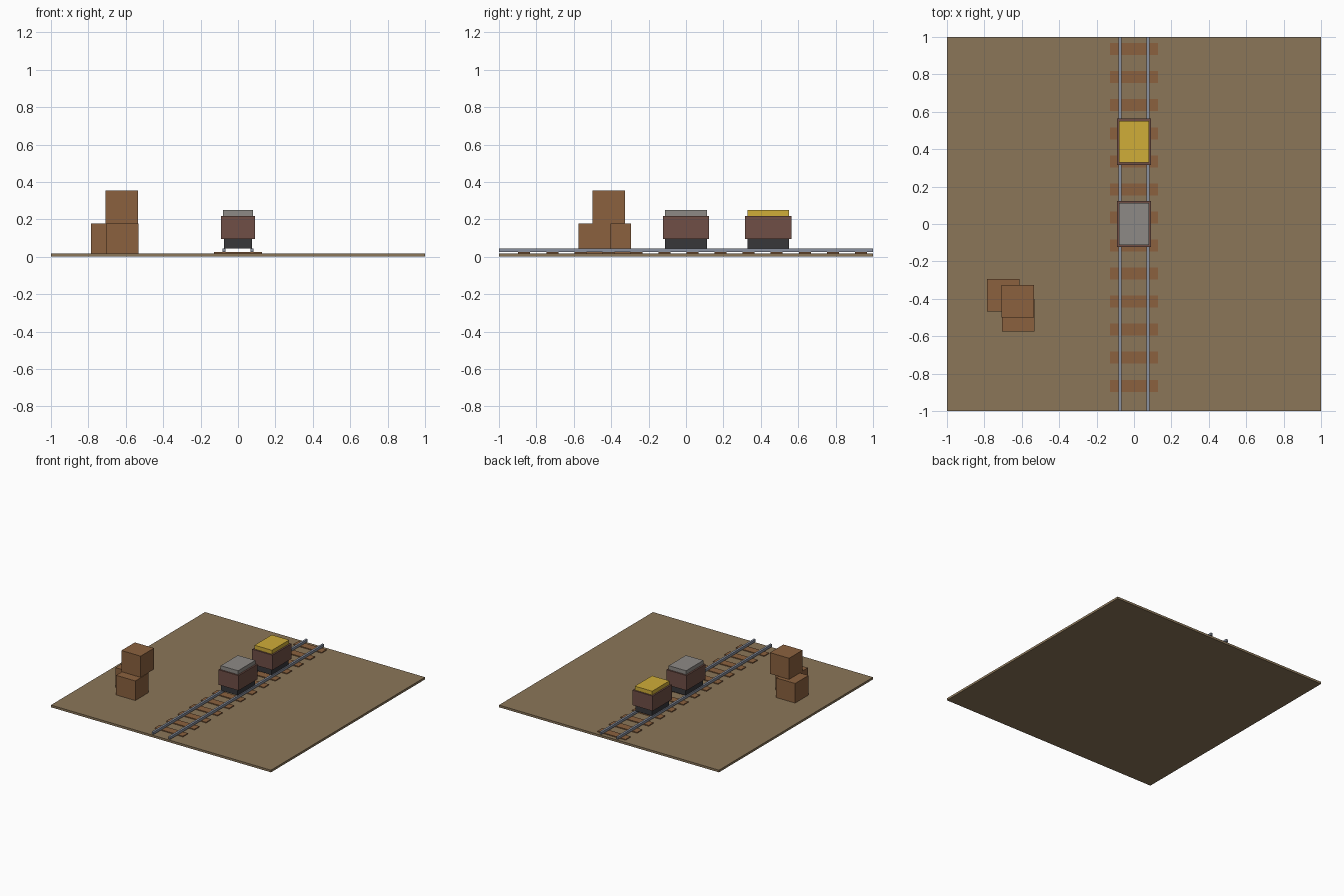
import bpy

if "Cube" in bpy.data.objects:
    bpy.data.objects.remove(bpy.data.objects["Cube"], do_unlink=True)


def material(name, hex_code):
    rgb = [int(hex_code[i:i + 2], 16) / 255 for i in (0, 2, 4)]
    lin = [c / 12.92 if c <= 0.04045 else ((c + 0.055) / 1.055) ** 2.4 for c in rgb]
    mat = bpy.data.materials.new(name)
    mat.use_nodes = True
    mat.diffuse_color = (*lin, 1)
    mat.node_tree.nodes["Principled BSDF"].inputs["Base Color"].default_value = (*lin, 1)
    return mat


earth = material("earth", "8B7659")
wood = material("wood", "8B613E")
steel = material("steel", "8A91A0")
rust = material("rusty_brown", "704F46")
charcoal = material("charcoal", "37373A")
stone = material("grey_stone", "8D8A86")
gold = material("gold", "D0AD38")


def box(name, mat, x, y, z):
    """Box spanning the (low, high) range given for each axis."""
    spans = (x, y, z)
    bpy.ops.mesh.primitive_cube_add(size=1, location=[(a + b) / 2 for a, b in spans])
    obj = bpy.context.object
    obj.name = name
    obj.scale = [b - a for a, b in spans]
    bpy.ops.object.transform_apply(location=False, rotation=False, scale=True)
    obj.data.materials.append(mat)
    return obj


def around(centre, half):
    return (centre - half, centre + half)


# Ground slab
box("ground", earth, (-1, 1), (-1, 1), (0, 0.018))

# Track: evenly spaced sleepers and two rails
for i in range(13):
    box(f"sleeper_{i + 1}", wood, around(0, 0.128),
        around(-0.865 + i * 0.15, 0.032), (0.005, 0.025))
for side, x in (("left", 0.075), ("right", -0.075)):
    box(f"{side}_rail", steel, around(x, 0.0085), (-1, 1), (0.025, 0.045))

# Mine carts: undercarriage, tub and heaped load
for label, y, load in (("front", 0, stone), ("back", 0.44, gold)):
    box(f"{label}_cart_undercarriage", charcoal, around(0, 0.075), around(y, 0.111), (0.045, 0.094))
    box(f"{label}_cart_tub", rust, around(0, 0.092), around(y, 0.124), (0.094, 0.217))
    box(f"{label}_cart_load", load, around(0, 0.079), around(y, 0.112), (0.2, 0.249))

# Stack of three crates
for label, x, y, z in (("back", -0.7, -0.38, 0.005),
                       ("front", -0.618, -0.488, 0.005),
                       ("top", -0.622, -0.413, 0.179)):
    box(f"{label}_crate", wood, around(x, 0.087), around(y, 0.087), (z, z + 0.174))
